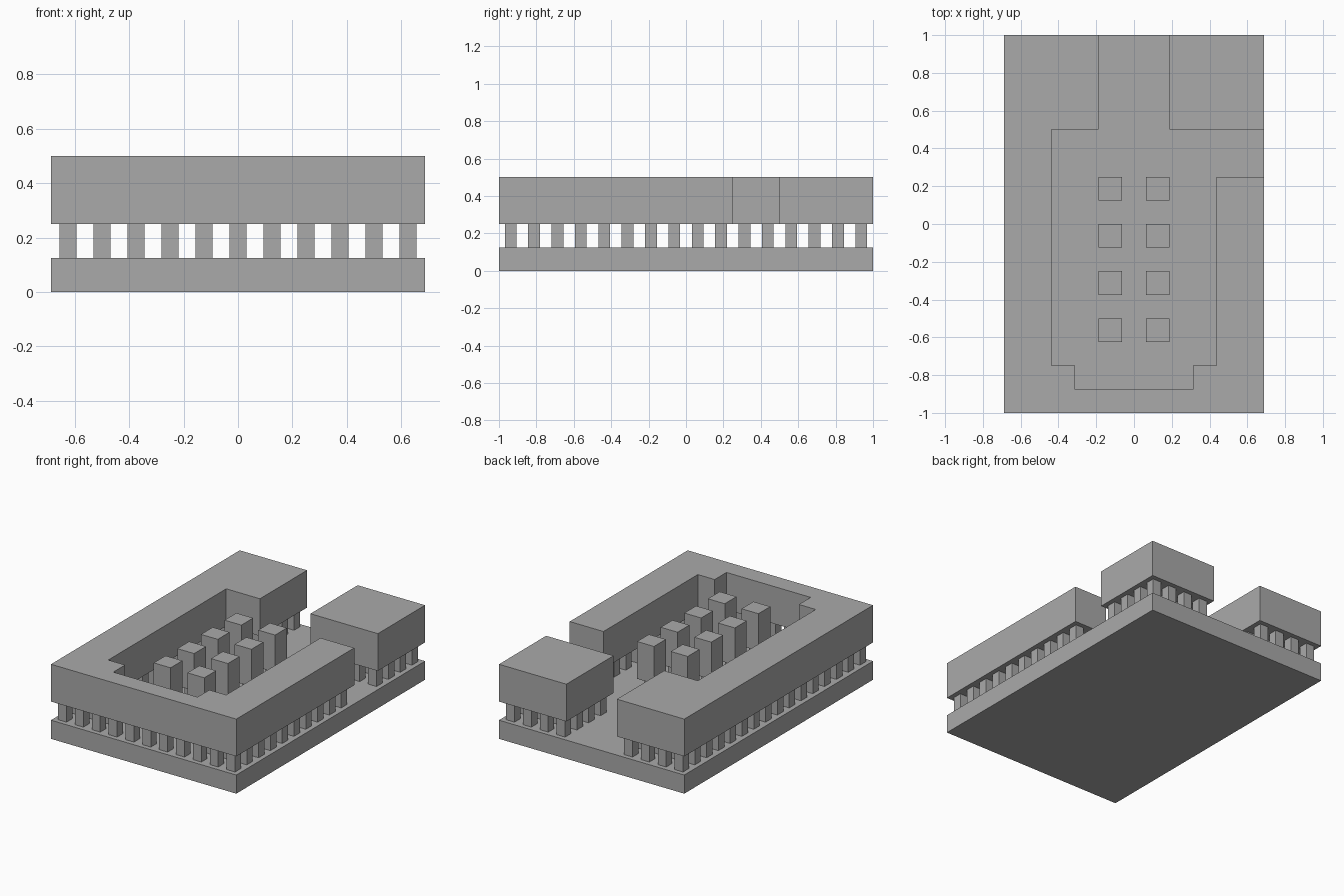
import bpy
import bmesh

cube = bpy.data.objects.get("Cube")
if cube:
    bpy.data.objects.remove(cube, do_unlink=True)

CELL = 0.125            # plan module
COLS, ROWS = 11, 16     # plan size in modules
BASE_TOP, WALL_BOTTOM, WALL_TOP = 0.125, 0.25, 0.5

stone = bpy.data.materials.new("grey_stone")
stone.use_nodes = True
GREY = (0.4, 0.4, 0.4, 1)
stone.diffuse_color = GREY
stone.node_tree.nodes["Principled BSDF"].inputs["Base Color"].default_value = GREY


def plan(col, row):
    """Plan position of a module grid point, centred on the origin."""
    return (col - COLS / 2) * CELL, (row - ROWS / 2) * CELL


def prism(name, outline, bottom, top):
    """Extrude an outline given in module units between two heights."""
    bm = bmesh.new()
    face = bm.faces.new([bm.verts.new((*plan(c, r), bottom)) for c, r in outline])
    extruded = bmesh.ops.extrude_face_region(bm, geom=[face])
    verts = [g for g in extruded["geom"] if isinstance(g, bmesh.types.BMVert)]
    bmesh.ops.translate(bm, verts=verts, vec=(0, 0, top - bottom))
    bmesh.ops.recalc_face_normals(bm, faces=bm.faces)
    mesh = bpy.data.meshes.new(name)
    bm.to_mesh(mesh)
    bm.free()
    mesh.materials.append(stone)
    obj = bpy.data.objects.new(name, mesh)
    bpy.context.collection.objects.link(obj)
    return obj


def box(c0, r0, c1, r1):
    return [(c0, r0), (c1, r0), (c1, r1), (c0, r1)]


def inside(outline, x, y):
    """Even-odd test of a point against an outline."""
    hit = False
    for (x0, y0), (x1, y1) in zip(outline, outline[1:] + outline[:1]):
        if (y0 > y) != (y1 > y) and x < x0 + (y - y0) * (x1 - x0) / (y1 - y0):
            hit = not hit
    return hit


# Base slab
prism("base_slab", box(0, 0, COLS, ROWS), 0, BASE_TOP)

# Raised blocks: courtyard wall, corner block and two rows of courtyard blocks
raised = {
    "courtyard_wall": [(0, 0), (11, 0), (11, 10), (9, 10), (9, 2), (8, 2), (8, 1),
                       (3, 1), (3, 2), (2, 2), (2, 12), (4, 12), (4, 16), (0, 16)],
    "corner_block": box(7, 12, 11, 16),
}
for side, col in (("right", 4), ("left", 6)):
    for i in range(4):
        row = 3 + 2 * i
        raised[f"courtyard_block_{side}_{i + 1}"] = box(col, row, col + 1, row + 1)
for name, outline in raised.items():
    prism(name, outline, WALL_BOTTOM, WALL_TOP)

# One square pillar under every module of the raised blocks
for col in range(COLS):
    for row in range(ROWS):
        if any(inside(o, col + 0.5, row + 0.5) for o in raised.values()):
            prism(f"pillar_{col}_{row}",
                  box(col + 0.25, row + 0.25, col + 0.75, row + 0.75),
                  BASE_TOP, WALL_BOTTOM)
